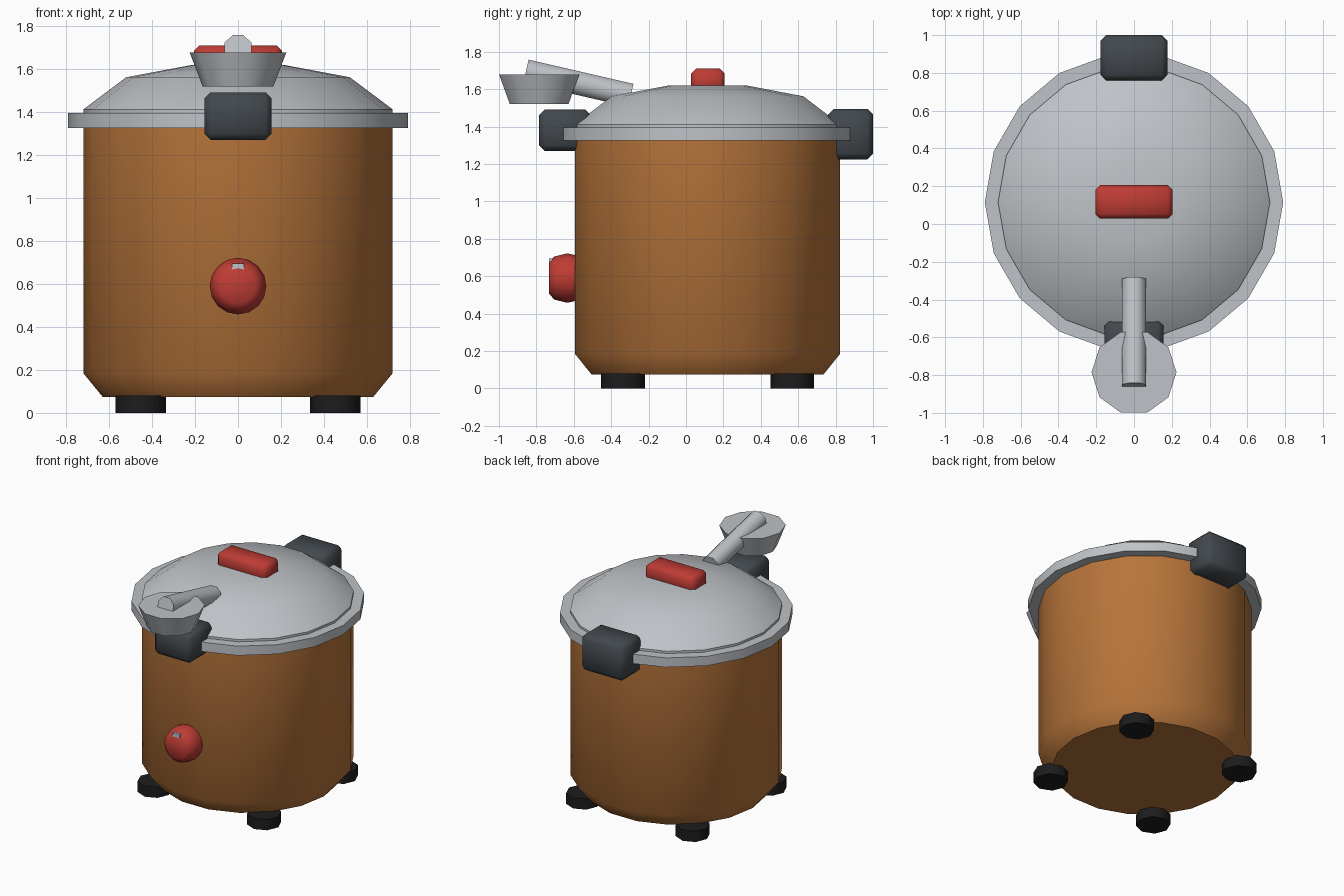
import bpy, bmesh, math

cube = bpy.data.objects.get("Cube")
if cube:
    bpy.data.objects.remove(cube, do_unlink=True)


def material(name, rgb):
    mat = bpy.data.materials.new(name)
    mat.use_nodes = True
    mat.diffuse_color = (*rgb, 1)
    shader = next(n for n in mat.node_tree.nodes if n.type == 'BSDF_PRINCIPLED')
    shader.inputs["Base Color"].default_value = (*rgb, 1)
    return mat


copper = material("copper brown", (0.47, 0.175, 0.043))
silver = material("silver grey", (0.52, 0.54, 0.57))
red = material("red", (0.52, 0.045, 0.035))
charcoal = material("charcoal", (0.055, 0.065, 0.075))
black = material("black", (0.012, 0.012, 0.013))

POT_Y = 0.115


def finish(bm, name, mat, loc, rot_x=0.0):
    bmesh.ops.recalc_face_normals(bm, faces=bm.faces)
    mesh = bpy.data.meshes.new(name)
    bm.to_mesh(mesh)
    bm.free()
    mesh.materials.append(mat)
    obj = bpy.data.objects.new(name, mesh)
    bpy.context.collection.objects.link(obj)
    obj.location = loc
    obj.rotation_euler.x = rot_x
    bpy.ops.object.select_all(action='DESELECT')
    obj.select_set(True)
    bpy.context.view_layer.objects.active = obj
    bpy.ops.object.shade_smooth_by_angle(angle=math.radians(46))
    return obj


def turned(name, mat, profile, sides, loc, rot_x=0.0, turn=0.0):
    """Revolve (radius, height) pairs around local z and cap both ends."""
    bm = bmesh.new()
    rings = []
    for r, z in profile:
        angles = [turn + math.tau * i / sides for i in range(sides)]
        rings.append([bm.verts.new((r * math.cos(a), r * math.sin(a), z)) for a in angles])
    for low, high in zip(rings, rings[1:]):
        for i in range(sides):
            j = (i + 1) % sides
            bm.faces.new((low[i], low[j], high[j], high[i]))
    bm.faces.new(rings[0][::-1])
    bm.faces.new(rings[-1])
    return finish(bm, name, mat, loc, rot_x)


def block(name, mat, low, high, bevel=0.0):
    """Box between two corners with chamfered edges."""
    bm = bmesh.new()
    bmesh.ops.create_cube(bm, size=1)
    for v in bm.verts:
        for k in range(3):
            v.co[k] *= high[k] - low[k]
    if bevel:
        bmesh.ops.bevel(bm, geom=bm.edges[:], offset=bevel, segments=1, affect='EDGES')
    return finish(bm, name, mat, [(a + b) / 2 for a, b in zip(low, high)])


# Pot, rim and domed lid
centre = (0, POT_Y, 0)
turned("pot_body", copper, [(0.63, 0.075), (0.72, 0.185), (0.72, 1.36)], 18, centre)
turned("rim", silver, [(0.79, 1.325), (0.79, 1.395)], 18, centre)
turned("lid", silver, [(0.72, 1.37), (0.72, 1.412), (0.52, 1.562), (0.21, 1.62)], 18, centre)

# Handles
block("lid_handle", red, (-0.205, 0.028, 1.57), (0.205, 0.207, 1.71), 0.026)
block("front_handle", charcoal, (-0.157, -0.785, 1.27), (0.157, -0.51, 1.492), 0.03)
block("back_handle", charcoal, (-0.178, 0.76, 1.225), (0.178, 1.0, 1.495), 0.03)

# Steam pipe leading to the cup
turned("steam_pipe", silver, [(0.068, 0), (0.068, 0.575)], 8,
       (0, -0.295, 1.567), math.radians(77), math.pi / 8)
turned("steam_cup", silver, [(0.165, 1.52), (0.225, 1.677)], 10, (0, -0.785, 0))

# Control knob with its marker
turned("control_knob", red, [(0.118, -0.03), (0.132, 0.035), (0.115, 0.105), (0.082, 0.133)],
       16, (0, -0.6, 0.59), math.pi / 2)
block("knob_marker", silver, (-0.028, -0.732, 0.61), (0.028, -0.69, 0.695))

# Feet
for side, sx in (("right", -1), ("left", 1)):
    for end, sy in (("front", -1), ("back", 1)):
        turned(f"{end}_{side}_foot", black, [(0.117, 0), (0.117, 0.08)], 8,
               (sx * 0.4525, POT_Y + sy * 0.4525, 0))
